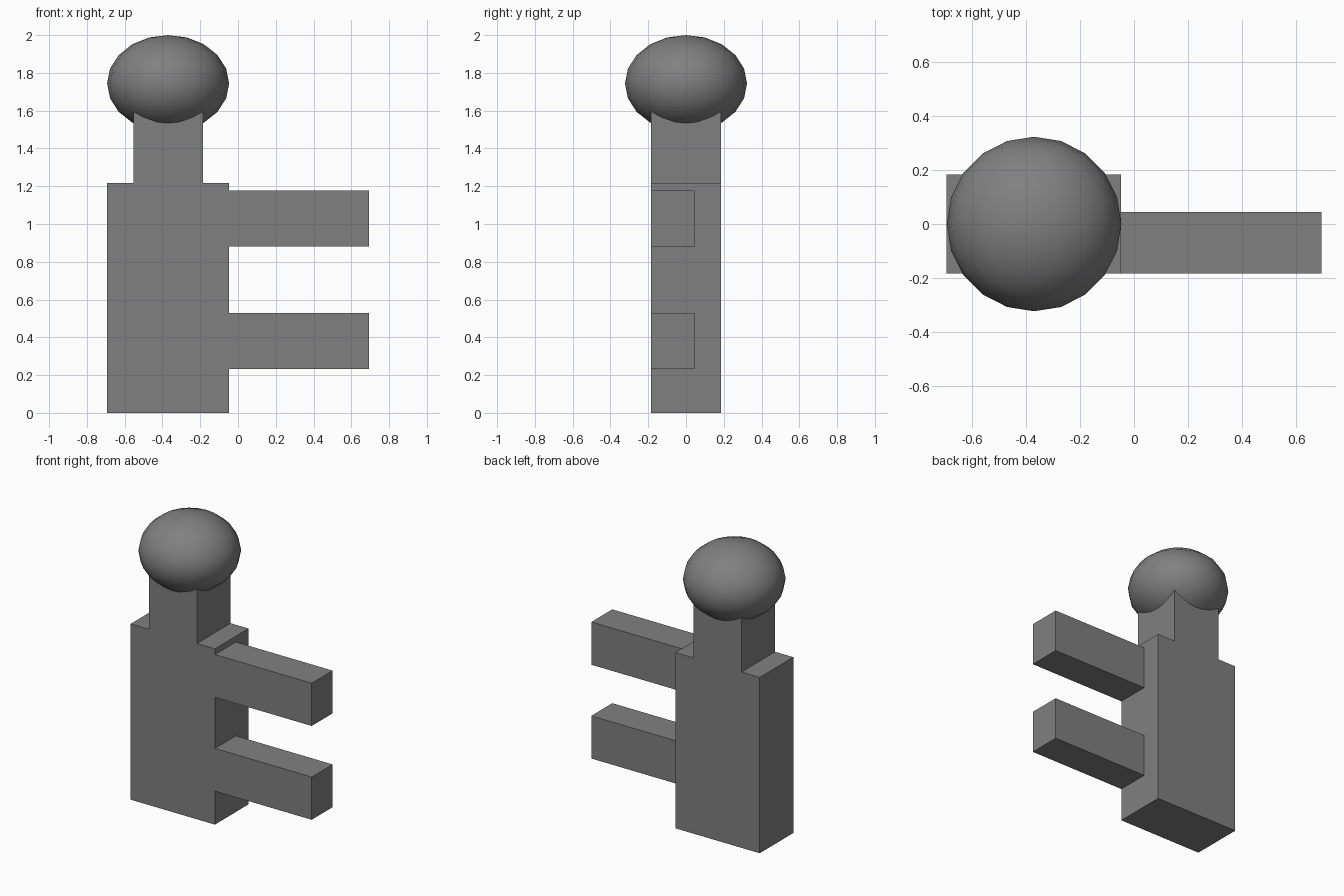
import bpy
from mathutils import Vector

cube = bpy.data.objects.get("Cube")
if cube:
    bpy.data.objects.remove(cube, do_unlink=True)

# Single matte grey for the whole model
GREY = (0.216, 0.216, 0.216, 1.0)
grey = bpy.data.materials.new("medium_grey")
grey.use_nodes = True
grey.diffuse_color = GREY
grey.node_tree.nodes["Principled BSDF"].inputs["Base Color"].default_value = GREY


def finish(name):
    obj = bpy.context.object
    obj.name = obj.data.name = name
    obj.data.materials.append(grey)
    bpy.ops.object.transform_apply(location=False, rotation=False, scale=True)
    return obj


def box(name, low, high):
    """Flat-faced block spanning two opposite corners."""
    low, high = Vector(low), Vector(high)
    bpy.ops.mesh.primitive_cube_add(size=1, location=(low + high) / 2)
    bpy.context.object.scale = high - low
    return finish(name)


CENTRE_X = -0.37
DEPTH = 0.184      # half depth of body and neck
BODY_SIDE = -0.048
REACH = 0.694

# Upright body, with the neck flush to its front and back
box("body", (-REACH, -DEPTH, 0), (BODY_SIDE, DEPTH, 1.218))
box("neck", (CENTRE_X - DEPTH, -DEPTH, 1.218), (CENTRE_X + DEPTH, DEPTH, 1.72))

# Two matching arms on one side, flush with the front
for name, bottom in (("lower_arm", 0.232), ("upper_arm", 0.882)):
    box(name, (BODY_SIDE, -DEPTH, bottom), (REACH, 0.045, bottom + 0.296))

# Flattened round head
bpy.ops.mesh.primitive_uv_sphere_add(segments=20, ring_count=10, radius=1,
                                     location=(CENTRE_X, 0, 1.744))
bpy.context.object.scale = (0.323, 0.323, 0.256)
finish("head")
bpy.ops.object.shade_smooth()
